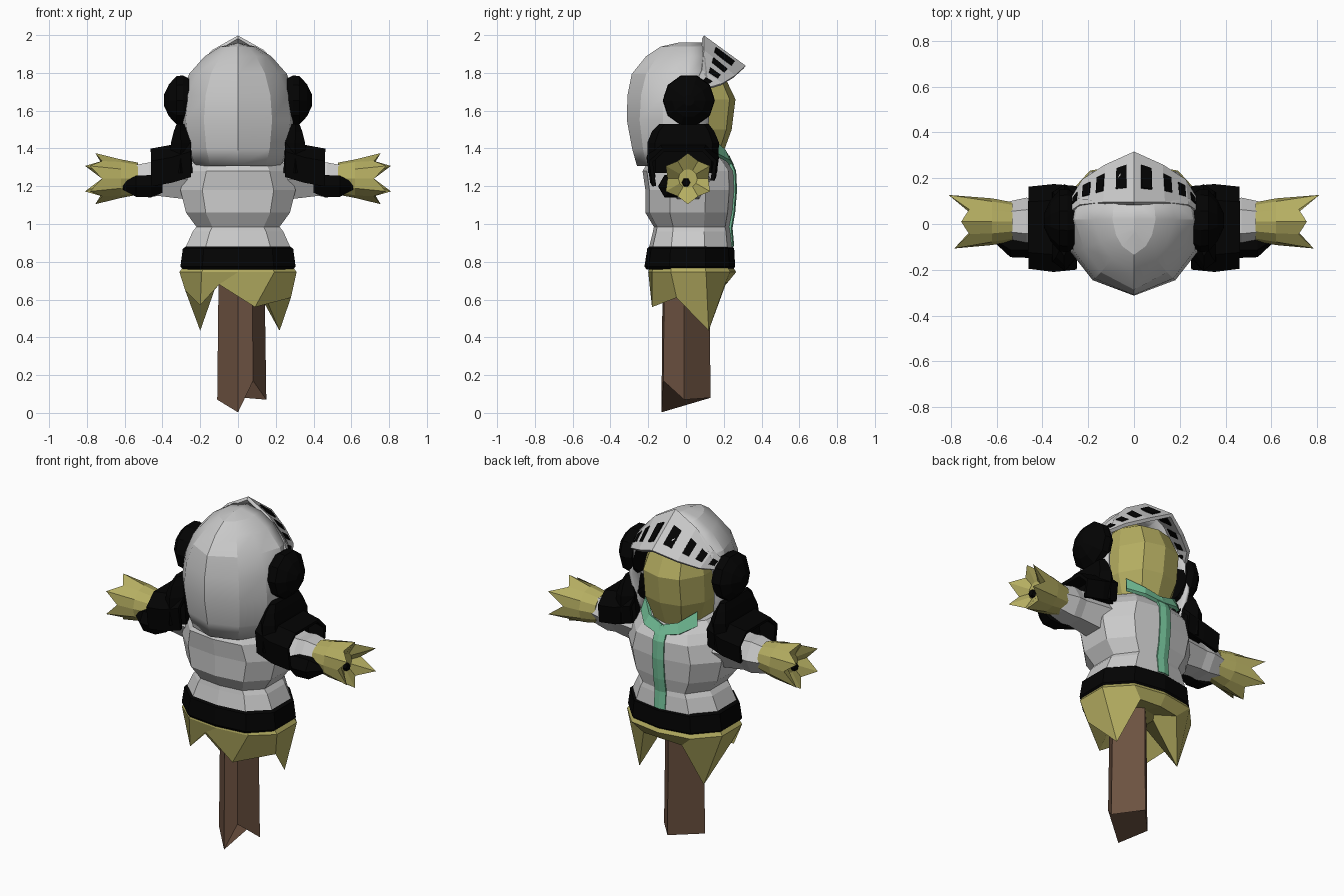
import bpy, bmesh, math
from mathutils import Vector

if "Cube" in bpy.data.objects:
    bpy.data.objects.remove(bpy.data.objects["Cube"])


def material(name, rgb):
    m = bpy.data.materials.new(name)
    m.diffuse_color = (*rgb, 1)
    m.use_nodes = True
    m.node_tree.nodes["Principled BSDF"].inputs["Base Color"].default_value = m.diffuse_color
    return m


STRAW = material("straw", (0.46, 0.42, 0.12))
WOOD = material("wood", (0.15, 0.083, 0.052))
BLACK = material("black", (0.001, 0.001, 0.001))
GREEN = material("green", (0.17, 0.52, 0.31))


def loft(name, rings, mat=None, closed=True, thick=0, sx=1):
    """Skin a list of equal-length point rings; open strips get thickness."""
    bm = bmesh.new()
    rows = [[bm.verts.new((p[0] * sx, p[1], p[2])) for p in r] for r in rings]
    n = len(rows[0])
    for a, b in zip(rows, rows[1:]):
        for i in range(n if closed else n - 1):
            j = (i + 1) % n
            bm.faces.new((a[i], a[j], b[j], b[i]))
    if closed:
        bm.faces.new(rows[0])
        bm.faces.new(rows[-1])
    bmesh.ops.remove_doubles(bm, verts=bm.verts, dist=.0005)
    bmesh.ops.recalc_face_normals(bm, faces=bm.faces)
    mesh = bpy.data.meshes.new(name)
    bm.to_mesh(mesh)
    bm.free()
    ob = bpy.data.objects.new(name, mesh)
    bpy.context.collection.objects.link(ob)
    if mat:
        mesh.materials.append(mat)
    if thick:
        mod = ob.modifiers.new("thickness", 'SOLIDIFY')
        mod.thickness, mod.offset = thick, 0
    return ob


def body_ring(z, w, yf, yb):
    """Ten-sided horizontal section, half width w, from yf to yb."""
    half = [(.62 * w, .9 * yf), (w, .4 * yf), (w, .4 * yb), (.62 * w, .88 * yb)]
    pts = [(0, yf)] + half + [(0, yb)] + [(-x, y) for x, y in reversed(half)]
    return [(x, y, z) for x, y in pts]


def x_ring(x, r, y, z, n=6):
    return [(x, y + r * math.cos(2 * math.pi * i / n), z + r * math.sin(2 * math.pi * i / n))
            for i in range(n)]


def mirrored(half):
    """Half row starting on the centre plane -> full row."""
    return [(-x, y, z) for x, y, z in reversed(half[1:])] + list(half)


# wooden post with a chipped lower end
foot = [(-.11, -.02, .07), (0, -.13, .003), (.08, -.12, .17), (.15, -.01, .07), (.03, .13, .08)]
loft("post", [foot, [(x * .93, y * .95, .78) for x, y, z in foot]], WOOD)

# ragged straw skirt
hem = [(-.10, -.16, .68), (.09, -.18, .56), (.28, -.05, .61), (.22, .12, .435), (.13, .21, .69),
       (0, .22, .69), (-.12, .21, .68), (-.20, .12, .435), (-.28, -.02, .65), (-.20, -.16, .57)]
loft("straw_skirt", [body_ring(.79, .28, -.19, .24), body_ring(.745, .31, -.20, .265),
                     hem, body_ring(.72, .10, -.10, .10)], STRAW)

# belt and breastplate
loft("belt", [body_ring(*r) for r in [(.76, .29, -.21, .25), (.775, .305, -.22, .26),
                                      (.87, .292, -.205, .255), (.885, .27, -.19, .24)]], BLACK)
loft("torso", [body_ring(*r) for r in [
    (.86, .285, -.20, .25), (.96, .24, -.175, .24), (.985, .22, -.17, .235),
    (1.06, .275, -.215, .25), (1.18, .305, -.215, .26), (1.28, .27, -.23, .255),
    (1.33, .235, -.20, .22), (1.38, .18, -.12, .17)]])

# green trim: vertical stripe and collar
stripe = [(.88, .245), (.98, .236), (1.06, .25), (1.18, .26), (1.28, .255), (1.36, .22)]
loft("green_stripe", [[(-.035, y - .004, z), (0, y + .003, z), (.035, y - .004, z)]
                      for z, y in stripe], GREEN, False, .015)
loft("green_collar", [
    mirrored([(0, .245, 1.31), (.11, .222, 1.335), (.18, .15, 1.375)]),
    mirrored([(0, .215, 1.36), (.09, .20, 1.39), (.165, .13, 1.45)])], GREEN, False, .02)

# straw head
loft("straw_head", [body_ring(*r) for r in [
    (1.33, .13, -.10, .18), (1.50, .19, -.18, .242),
    (1.66, .19, -.18, .262), (1.79, .16, -.15, .20), (1.86, .09, -.08, .08)]], STRAW)


# helmet shell, open over the face, closed along a ridge on top
def shell_row(z, w, yf, yb, k=1):
    return mirrored([(0, yb, z), (.6 * w * k, yb * .8 * k, z), (.92 * w * k, yb * .4 * k, z),
                     (w, .02, z), (.93 * w, yf, z)])


helmet = loft("helmet", [shell_row(*r) for r in [
    (1.31, .235, .06, -.25), (1.40, .27, .10, -.275), (1.55, .297, .12, -.303, .98),
    (1.68, .287, .12, -.30, .96), (1.79, .25, .11, -.278, .92), (1.88, .17, .10, -.205, .9),
    (1.93, .09, .10, -.13, .9), (1.95, 0, .10, -.04)]], None, False, .02)
bpy.context.view_layer.objects.active = helmet
helmet.select_set(True)
bpy.ops.object.shade_smooth_by_angle(angle=math.radians(20))

# raised visor
upper = [(0, .09, 1.99), (.13, .09, 1.915), (.23, .08, 1.81), (.29, .04, 1.73)]
lower = [(0, .31, 1.83), (.12, .255, 1.78), (.22, .19, 1.74), (.28, .09, 1.71)]
loft("visor", [mirrored(upper), mirrored(lower)], None, False, .02)


def on_visor(seg, u, v):
    top = Vector(upper[seg]).lerp(Vector(upper[seg + 1]), u)
    low = Vector(lower[seg]).lerp(Vector(lower[seg + 1]), u)
    return top.lerp(low, v)


# dark visor slots
for k, (seg, a, b, v0, v1) in enumerate([(0, .22, .58, .3, .78), (1, .0, .32, .3, .75),
                                         (1, .62, .92, .3, .72), (2, .25, .55, .32, .7)]):
    quad = [on_visor(seg, *uv) for uv in ((a, v0), (b, v0), (b, v1), (a, v1))]
    n = (quad[1] - quad[0]).cross(quad[3] - quad[0]).normalized() * .014
    for s in (1, -1):
        loft(f"visor_slot_{k}", [[p - n for p in quad], [p + n for p in quad]], BLACK, sx=s)


def block(z, x0, x1, y0, y1):
    """Six-sided pad section at height z."""
    c = (x0 + x1) / 2
    return [(x0, y0 * .7, z), (c, y0, z), (x1, y0 * .8, z),
            (x1, y1 * .8, z), (c, y1, z), (x0, y1 * .7, z)]


def hand_ring(x, r):
    return [(x, .01 + r * math.cos(math.radians(90 + 30 * i)),
             1.24 + r * math.sin(math.radians(90 + 30 * i))) for i in range(12)]


# left and right parts
for side, s in (("right", 1), ("left", -1)):
    # domed ear disc
    loft(f"ear_disc_{side}", [x_ring(x, r, .015, 1.655, 10) for x, r in
                              [(.26, .12), (.29, .138), (.325, .135), (.365, .09), (.393, .03)]],
         BLACK, sx=s)

    # shoulder pad
    loft(f"shoulder_pad_{side}", [block(1.27, .24, .37, -.20, .165), block(1.43, .25, .355, -.205, .175),
                                  block(1.49, .27, .34, -.18, .15), block(1.53, .285, .325, -.14, .12)],
         BLACK, sx=s)

    # arched sleeve plate, open underneath
    arch = [(-.18, 1.20), (-.20, 1.33), (-.13, 1.39), (.10, 1.39), (.165, 1.33), (.15, 1.23)]
    loft(f"sleeve_{side}", [[(x, y * k, z + dz) for y, z in arch]
                            for x, k, dz in [(.25, .95, .05), (.35, 1, .02), (.46, .93, 0)]],
         BLACK, False, .02, s)

    # armoured arm
    loft(f"arm_{side}", [x_ring(x, r, .01, 1.235) for x, r in
                         [(.20, .13), (.42, .10), (.47, .105), (.54, .09), (.59, .075)]], sx=s)

    # elbow guard
    loft(f"elbow_guard_{side}", [x_ring(x, r, y, 1.20) for x, r, y in
                                 [(.40, .04, -.08), (.46, .068, -.08), (.54, .065, -.08),
                                  (.61, .02, -.06)]], BLACK, sx=s)

    # straw hand with six spikes, the front pair a little shorter
    tips = []
    for i, (x, y, z) in enumerate(hand_ring(.81, .135)):
        if i % 2:
            tips.append((.72, .01 + (y - .01) * .8, 1.24 + (z - 1.24) * .8))
        else:
            tips.append((.755 if i % 6 == 0 else .785 if y < 0 else .81, y, z))
    loft(f"straw_hand_{side}", [hand_ring(.53, .085), hand_ring(.62, .102), tips,
                                hand_ring(.70, .05)], STRAW, sx=s)
    # dark knot in the palm
    loft(f"palm_knot_{side}", [x_ring(.66, .03, 0, 1.22), x_ring(.72, .02, 0, 1.22)], BLACK, sx=s)
